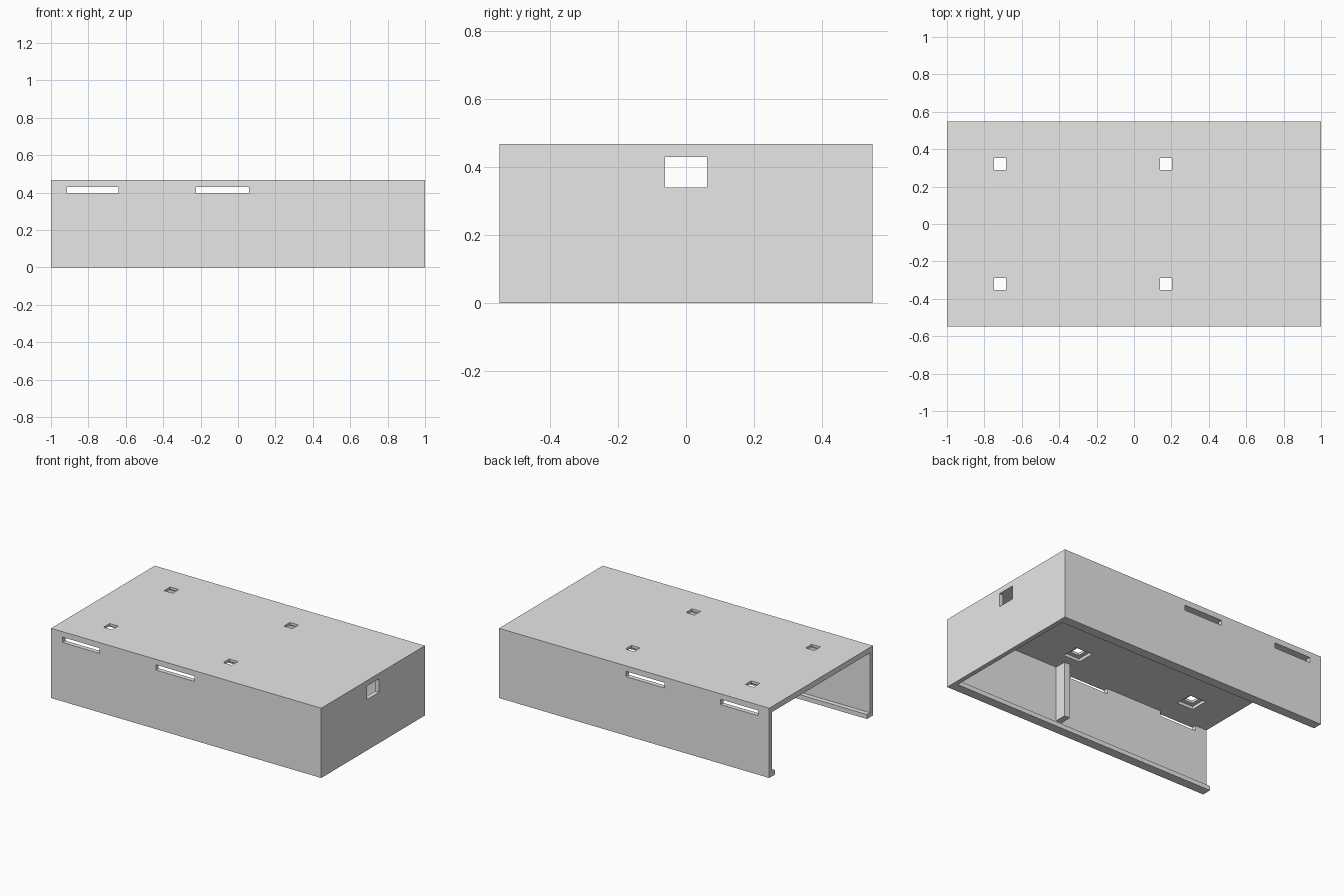
import bpy
import bmesh
from mathutils import Matrix, Vector

cube = bpy.data.objects.get("Cube")
if cube:
    bpy.data.objects.remove(cube, do_unlink=True)

grey = bpy.data.materials.new("plain_grey")
grey.use_nodes = True
colour = (0.8, 0.8, 0.8, 1)
grey.diffuse_color = colour
grey.node_tree.nodes["Principled BSDF"].inputs["Base Color"].default_value = colour


def box(name, x, y, z):
    """Box from (low, high) pairs on each axis."""
    lo, hi = Vector((x[0], y[0], z[0])), Vector((x[1], y[1], z[1]))
    bm = bmesh.new()
    size = Matrix.Diagonal((*(hi - lo), 1))
    bmesh.ops.create_cube(bm, size=1, matrix=Matrix.Translation((lo + hi) / 2) @ size)
    mesh = bpy.data.meshes.new(name)
    bm.to_mesh(mesh)
    bm.free()
    mesh.materials.append(grey)
    obj = bpy.data.objects.new(name, mesh)
    bpy.context.collection.objects.link(obj)
    return obj


def cut(target, x, y, z):
    """Subtract a box from the target, then discard the cutter."""
    cutter = box("cutter", x, y, z)
    cutter.hide_render = True
    mod = target.modifiers.new("cut", 'BOOLEAN')
    mod.operation = 'DIFFERENCE'
    mod.solver = 'EXACT'
    mod.object = cutter
    bpy.context.view_layer.objects.active = target
    bpy.ops.object.modifier_apply(modifier=mod.name)
    bpy.data.objects.remove(cutter, do_unlink=True)


WIDTH, HEIGHT = 0.548, 0.467
INNER, CEILING, END = 0.517, 0.43, 0.97
LIP_Y, LIP_Z = 0.485, 0.03

# Cover open below and at one end, with a rail lip along both long walls
cover = box("cover", (-1, 1), (-WIDTH, WIDTH), (0, HEIGHT))
cut(cover, (-1.2, END), (-LIP_Y, LIP_Y), (-0.2, 0.2))
cut(cover, (-1.2, END), (-INNER, INNER), (LIP_Z, CEILING))

# Ventilation slots through both long walls
for x in ((-0.915, -0.64), (-0.225, 0.06)):
    cut(cover, x, (-0.7, 0.7), (0.395, CEILING))

# Cable window in the closed end
cut(cover, (0.9, 1.1), (-0.062, 0.062), (0.34, CEILING))

# Square holes in the top, each with a wider recess underneath
for cx in (-0.717, 0.17):
    for cy in (-0.32, 0.32):
        for r, top in ((0.06, 0.45), (0.032, 0.6)):
            cut(cover, (cx - r, cx + r), (cy - r, cy + r), (0.4, top))

# Posts inside the long walls
for name, side in (("front_post", -1), ("back_post", 1)):
    y = sorted((side * 0.44, side * (INNER + 0.005)))
    box(name, (0.132, 0.174), y, (0.06, CEILING + 0.005))
